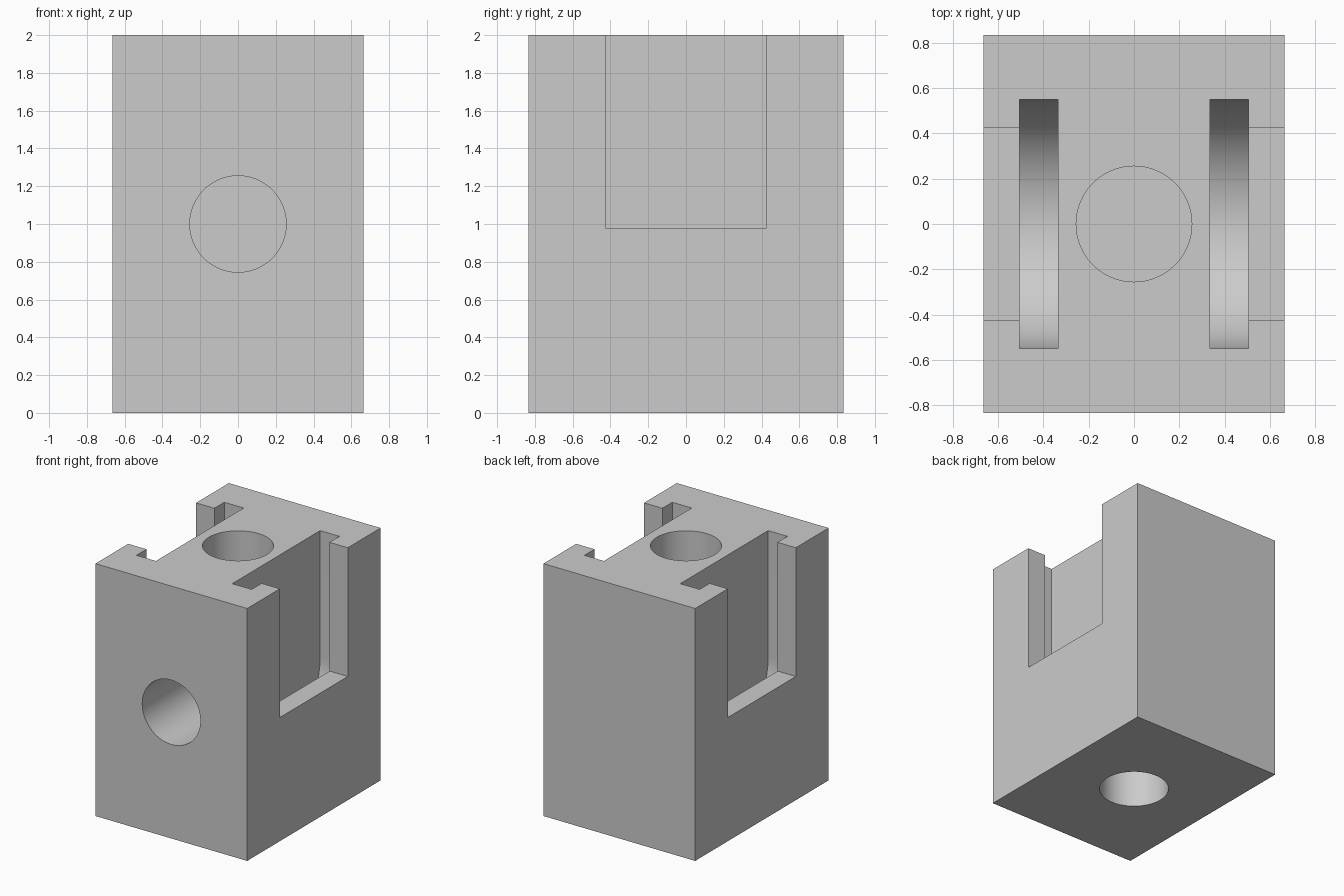
import bpy
import bmesh
from math import cos, sin, pi, radians
from mathutils import Matrix

if "Cube" in bpy.data.objects:
    bpy.data.objects.remove(bpy.data.objects["Cube"], do_unlink=True)

HALF_X, HALF_Y, HEIGHT = 0.665, 0.835, 2.0
HOLE_RADIUS, HOLE_DEPTH = 0.255, 0.6

grey = bpy.data.materials.new("light_grey")
grey.use_nodes = True
colour = (0.6, 0.6, 0.6, 1)
grey.diffuse_color = colour
grey.node_tree.nodes["Principled BSDF"].inputs["Base Color"].default_value = colour


def make_object(name, bm):
    bmesh.ops.recalc_face_normals(bm, faces=bm.faces)
    mesh = bpy.data.meshes.new(name)
    bm.to_mesh(mesh)
    bm.free()
    mesh.materials.append(grey)
    obj = bpy.data.objects.new(name, mesh)
    bpy.context.collection.objects.link(obj)
    return obj


def box(name, x, y, z):
    bm = bmesh.new()
    bmesh.ops.create_cube(bm, size=1)
    for v in bm.verts:
        v.co = [lo + (c + 0.5) * (hi - lo) for c, (lo, hi) in zip(v.co, (x, y, z))]
    return make_object(name, bm)


def bore(name, centre, rotation=None):
    bm = bmesh.new()
    matrix = Matrix.Translation(centre) @ (rotation or Matrix())
    bmesh.ops.create_cone(bm, cap_ends=True, segments=96, radius1=HOLE_RADIUS,
                          radius2=HOLE_RADIUS, depth=HOLE_DEPTH * 2, matrix=matrix)
    return make_object(name, bm)


def round_pocket(name, x0, x1, radius, centre_z, top):
    # Upright slot profile with a half-round floor, extruded along x
    steps = 64
    profile = [(-radius * cos(pi * i / steps), centre_z - radius * sin(pi * i / steps))
               for i in range(steps + 1)]
    profile += [(radius, top), (-radius, top)]
    bm = bmesh.new()
    face = bm.faces.new([bm.verts.new((x0, y, z)) for y, z in profile])
    result = bmesh.ops.extrude_face_region(bm, geom=[face])
    moved = [g for g in result["geom"] if isinstance(g, bmesh.types.BMVert)]
    bmesh.ops.translate(bm, verts=moved, vec=(x1 - x0, 0, 0))
    return make_object(name, bm)


# Solid block
block = box("slotted_block", (-HALF_X, HALF_X), (-HALF_Y, HALF_Y), (0, HEIGHT))

# Blind holes in the top, the bottom and the front
cutters = [
    bore("top_hole", (0, 0, HEIGHT)),
    bore("bottom_hole", (0, 0, 0)),
    bore("front_hole", (0, -HALF_Y, 1.0), Matrix.Rotation(radians(90), 4, "X")),
]

# T-shaped slots on both sides: a wide round-bottomed pocket behind a narrow opening
for side, label in ((1, "left"), (-1, "right")):
    cutters.append(round_pocket(label + "_pocket", side * 0.335, side * 0.505,
                                0.55, 1.0, HEIGHT + 0.1))
    cutters.append(box(label + "_opening", sorted((side * 0.45, side * 0.8)),
                       (-0.425, 0.425), (0.98, HEIGHT + 0.2)))

# Cut the block and discard the cutters
bpy.ops.object.select_all(action="DESELECT")
block.select_set(True)
bpy.context.view_layer.objects.active = block
for cutter in cutters:
    cutter.hide_render = True
    mod = block.modifiers.new(cutter.name, "BOOLEAN")
    mod.operation = "DIFFERENCE"
    mod.solver = "EXACT"
    mod.object = cutter
    bpy.ops.object.modifier_apply(modifier=mod.name)
    bpy.data.objects.remove(cutter, do_unlink=True)

bpy.ops.object.shade_smooth_by_angle(angle=radians(30))
